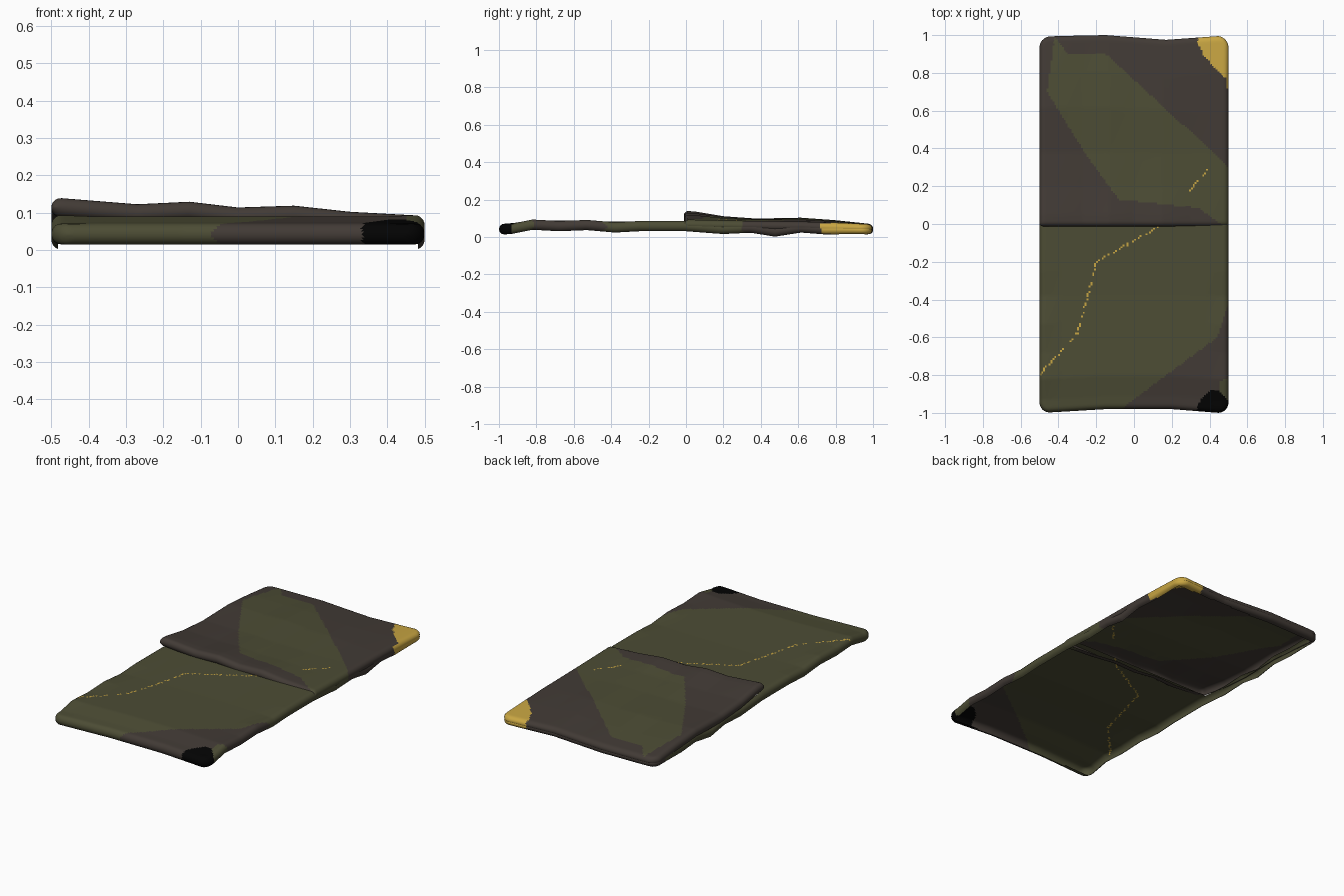
import bpy, math

if "Cube" in bpy.data.objects:
    bpy.data.objects.remove(bpy.data.objects["Cube"])


def material(name, col):
    m = bpy.data.materials.new(name)
    m.diffuse_color = (*col, 1)
    m.use_nodes = True
    m.node_tree.nodes["Principled BSDF"].inputs["Base Color"].default_value = m.diffuse_color
    return m


MATS = [material("brown cloth", (0.054, 0.043, 0.036)),
        material("olive cloth", (0.073, 0.073, 0.035)),
        material("gold trim", (0.58, 0.38, 0.055)),
        material("black trim", (0.001, 0.001, 0.001))]
BROWN, OLIVE, GOLD, BLACK = range(4)


def interp(table, t):
    if t <= table[0][0]:
        return table[0][1]
    for (a, p), (b, q) in zip(table, table[1:]):
        if t <= b:
            return p + (q - p) * (t - a) / (b - a)
    return table[-1][1]


def inside(x, y, poly):
    hit = False
    for (ax, ay), (bx, by) in zip(poly, poly[1:] + poly[:1]):
        if (ay > y) != (by > y) and x < ax + (bx - ax) * (y - ay) / (by - ay):
            hit = not hit
    return hit


def near_line(x, y, line, w):
    for (ax, ay), (bx, by) in zip(line, line[1:]):
        dx, dy = bx - ax, by - ay
        t = max(0, min(1, ((x - ax) * dx + (y - ay) * dy) / (dx * dx + dy * dy)))
        if math.hypot(x - ax - t * dx, y - ay - t * dy) < w:
            return True
    return False


# Height profiles: rippled along the rim, calmer in the middle
RIM_LOW = [(-1, .014), (-.93, .016), (-.82, .038), (-.68, .03), (-.53, .036), (-.38, .023),
           (-.25, .03), (0, .03), (.2, .015), (.35, .022), (.48, .001), (.62, .023),
           (.75, .013), (.9, .015), (1, .015)]
MID_TOP = [(-1, .07), (-.93, .075), (-.82, .09), (-.6, .087), (-.38, .082), (0, .087)]
FLAP_LEFT = [(0, .141), (.05, .137), (.2, .112), (.38, .099), (.62, .104), (.8, .091), (1, .07)]
FLAP_RIGHT = [(0, .092), (.35, .086), (.6, .083), (.8, .077), (1, .068)]
FLAP_BLEND = [(-.48, 1), (-.27, .65), (-.13, .79), (0, .47), (.15, .57), (.3, .23), (.5, 0)]
BACK_EDGE = [(-.5, .99), (-.4, .995), (-.15, 1), (.17, .975), (.45, .995), (.5, .99)]
FRONT_EDGE = [(-.5, 1), (-.4, .995), (-.15, .98), (.2, .98), (.45, 1), (.5, 1)]


def flap_top(x, y):
    k = interp(FLAP_BLEND, x)
    return interp(FLAP_RIGHT, y) * (1 - k) + interp(FLAP_LEFT, y) * k


def mat_low(x, y):
    return interp(RIM_LOW, y)


def flap_low(x, y):
    return max(flap_top(x, y) - .052, mat_low(x, y) + .012)


def mat_top(x, y):
    k = max(0, min(1, (abs(x) - .38) / .1))
    t = (mat_low(x, y) + .056) * k + interp(MID_TOP, y) * (1 - k)
    return min(t, flap_top(x, y) - .012) if y > .01 else t


# Camouflage outlines, seen from above
MAT_BROWN = [[(.6, -.3), (.5, -.42), (.44, -.6), (-.07, -.98), (-.1, -1.1), (.45, -1.1), (.45, -.84), (.6, -.76)],
             [(.6, .2), (.5, .3), (.3, .5), (-.15, .85), (-.6, .92), (-.6, 1.1), (.6, 1.1)]]
FLAP_OLIVE = [(-.42, .99), (-.46, .7), (-.25, .36), (-.08, .13), (.34, .085), (.46, 0),
              (.6, -.02), (.6, .2), (.5, .3), (.32, .47), (-.15, .9), (-.35, .9)]
GOLD_CORNER = [(.33, 1.1), (.34, .95), (.37, .89), (.45, .8), (.49, .77), (.493, .72), (.6, .72), (.6, 1.1)]
BLACK_CORNER = [(.31, -1.1), (.34, -.95), (.36, -.92), (.41, -.88), (.45, -.88), (.49, -.93),
                (.6, -.92), (.6, -1.1)]
SEAM = [(-.52, -.82), (-.3, -.58), (-.25, -.4), (-.2, -.2), (.12, -.02), (.42, .31)]
STRAY = [(.3, .18), (.39, .29)]


def dash(x, y):
    return math.sin(x * 311 + y * 437) > -.1


def mat_colour(x, y, under):
    if inside(x, y, GOLD_CORNER):
        return GOLD
    if inside(x, y, BLACK_CORNER):
        return BLACK
    if near_line(x, y, SEAM, .005) and dash(x, y):
        return GOLD
    return BROWN if any(inside(x, y, p) for p in MAT_BROWN) else OLIVE


def flap_colour(x, y, under):
    if inside(x, y, GOLD_CORNER):
        return GOLD
    if near_line(x, y, STRAY, .005) and dash(x, y):
        return GOLD
    return OLIVE if inside(x, y, FLAP_OLIVE) else BROWN


# The cloth is an open shell: only these underside / hidden cells are built
def keep_mat(x, y, top):
    rim = abs(x) > .477 or abs(y) > .957
    return rim or (top and y < .03)


def keep_flap(x, y, top):
    return top or abs(x) > .477 or y > .957 or y < .035


def spacing(a, b, step=.01):
    edge = [0, .001, .004, .01, .018]
    n = round((b - a - .056) / step)
    mid = [a + .028 + (b - a - .056) * i / n for i in range(n + 1)]
    return [a + e for e in edge] + mid + [b - e for e in reversed(edge)]


def padded_sheet(name, y0, y1, low, top, colour, keep, radius=.026, corner=.055):
    """Soft cloth sheet with rounded, turned-under rims between two height functions."""
    xs, ys = spacing(-.5, .5), spacing(y0, y1)
    nx, ny = len(xs), len(ys)

    def puff(d):
        return math.sqrt(max(0, 1 - (1 - min(d / radius, 1)) ** 2))

    verts, idx = [], {}
    for j, v in enumerate(ys):
        dy = min(v - y0, y1 - v)
        c = corner if (v - y0 > y1 - v or y0 < -.5) else .015
        inset = c - math.sqrt(max(0, c * c - max(0, c - dy) ** 2))
        for i, u in enumerate(xs):
            x = u * (1 - inset / .5)
            y = v * interp(BACK_EDGE if v > 0 else FRONT_EDGE, x) if abs(v) > .05 else v
            h = puff(.5 - abs(u)) * puff(dy)
            lo, hi = low(x, v), top(x, v)
            mid, half = (lo + hi) / 2, (hi - lo) / 2
            for s, sign in ((1, 1), (0, -1)):
                idx[i, j, s] = len(verts)
                if s == 0 and (i in (0, nx - 1) or j in (0, ny - 1)):
                    idx[i, j, 0] = idx[i, j, 1]
                else:
                    verts.append((x, y, mid + sign * half * h))
    faces, cols = [], []
    for j in range(ny - 1):
        for i in range(nx - 1):
            for s in (1, 0):
                ring = [(i, j), (i + 1, j), (i + 1, j + 1), (i, j + 1)]
                f = [idx[p, q, s] for p, q in (ring if s else ring[::-1])]
                cx = sum(verts[k][0] for k in f) / 4
                cy = sum(verts[k][1] for k in f) / 4
                if keep(cx, cy, s == 1):
                    faces.append(f)
                    cols.append(colour(cx, cy, s == 0))
    me = bpy.data.meshes.new(name)
    me.from_pydata(verts, [], faces)
    for m in MATS:
        me.materials.append(m)
    me.polygons.foreach_set("material_index", cols)
    me.polygons.foreach_set("use_smooth", [True] * len(faces))
    me.update()
    ob = bpy.data.objects.new(name, me)
    bpy.context.collection.objects.link(ob)
    return ob


# Lower bedding layer and the folded-over cover
padded_sheet("bedroll_base", -1, 1, mat_low, mat_top, mat_colour, keep_mat)
padded_sheet("folded_cover", -.012, 1.0, flap_low, flap_top, flap_colour, keep_flap)
